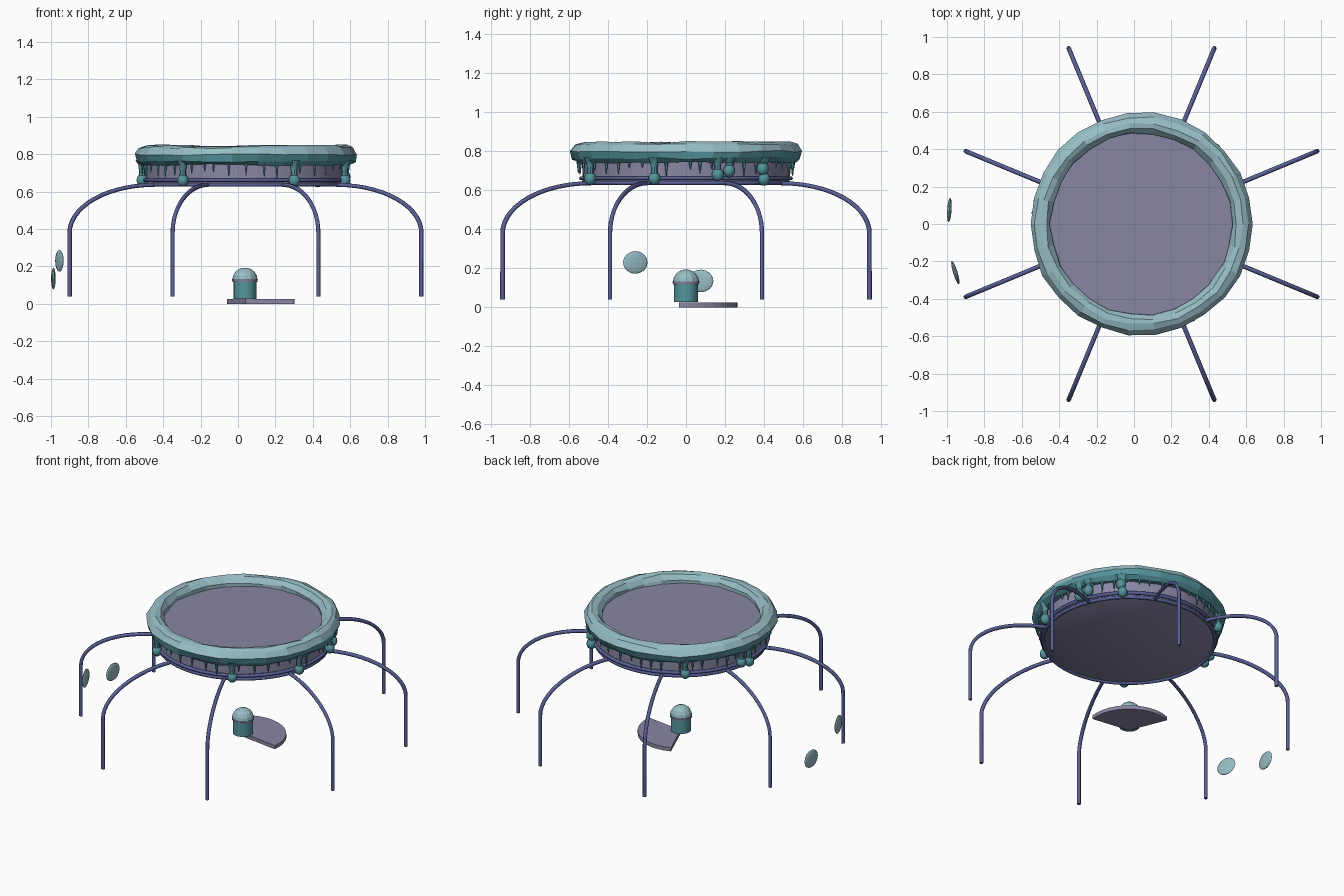
import bpy, bmesh, math, random
from mathutils import Vector, Matrix

random.seed(4)
if "Cube" in bpy.data.objects:
    bpy.data.objects.remove(bpy.data.objects["Cube"])

CX = 0.04  # shared vertical axis


def material(name, rgb):
    m = bpy.data.materials.new(name)
    m.use_nodes = True
    m.diffuse_color = (*rgb, 1)
    m.node_tree.nodes["Principled BSDF"].inputs["Base Color"].default_value = (*rgb, 1)
    return m


PALE = material("pale ice", (0.31, 0.51, 0.56))
TEAL = material("teal ice", (0.09, 0.30, 0.34))
LAVENDER = material("lavender stone", (0.25, 0.24, 0.37))
BLUE = material("blue metal", (0.10, 0.12, 0.31))


def finish(name, bm, mats, smooth=None):
    bmesh.ops.recalc_face_normals(bm, faces=bm.faces)
    me = bpy.data.meshes.new(name)
    bm.to_mesh(me)
    bm.free()
    ob = bpy.data.objects.new(name, me)
    bpy.context.collection.objects.link(ob)
    for m in mats:
        me.materials.append(m)
    if smooth:
        bpy.ops.object.select_all(action='DESELECT')
        ob.select_set(True)
        bpy.context.view_layer.objects.active = ob
        bpy.ops.object.shade_smooth_by_angle(angle=math.radians(smooth))
    return ob


def polar(r, a, z):
    return Vector((CX + r * math.cos(a), r * math.sin(a), z))


def lathe(bm, profile, steps, center=None, closed=False, jitter=0.0):
    """Sweep (radius, height) points around a vertical axis."""
    c = center or Vector((CX, 0, 0))
    rings = []
    for i in range(steps):
        a = math.tau * i / steps
        ring = []
        for r, z in profile:
            k = r + random.uniform(-jitter, jitter)
            h = z + random.uniform(-jitter, jitter)
            ring.append(bm.verts.new(c + Vector((k * math.cos(a), k * math.sin(a), h))))
        rings.append(ring)
    n = len(profile)
    for i in range(steps):
        p, q = rings[i], rings[(i + 1) % steps]
        for j in range(n if closed else n - 1):
            k = (j + 1) % n
            bm.faces.new((p[j], q[j], q[k], p[k]))
    if not closed:
        bm.faces.new([r[0] for r in rings])
        bm.faces.new([r[-1] for r in rings])


def tube(name, points, radius, mat, cyclic=False):
    cu = bpy.data.curves.new(name, 'CURVE')
    cu.dimensions = '3D'
    cu.bevel_depth = radius
    cu.bevel_resolution = 1
    cu.use_fill_caps = True
    sp = cu.splines.new('POLY')
    sp.points.add(len(points) - 1)
    for p, co in zip(sp.points, points):
        p.co = (*co, 1)
    sp.use_cyclic_u = cyclic
    sp.use_smooth = True
    cu.materials.append(mat)
    ob = bpy.data.objects.new(name, cu)
    bpy.context.collection.objects.link(ob)


def ball(bm, center, size, yaw=0.0, u=10, v=6):
    m = Matrix.Translation(center) @ Matrix.Rotation(yaw, 4, 'Z') @ Matrix.Diagonal((*size, 1))
    bmesh.ops.create_uvsphere(bm, u_segments=u, v_segments=v, radius=1, matrix=m)


# Raised round platform
bm = bmesh.new()
lathe(bm, [(0.515, 0.637), (0.53, 0.645), (0.53, 0.79)], 48)
finish("platform", bm, [LAVENDER], 30)

# Metal hoops around the platform base
for name, r, z in (("lower_hoop", 0.527, 0.637), ("upper_hoop", 0.537, 0.662)):
    tube(name, [polar(r, math.tau * i / 48, z) for i in range(48)], 0.011, BLUE, True)

# Uneven ice rim, teal on the lower outside
bm = bmesh.new()
rim = [(0.56, 0.742), (0.585, 0.762), (0.594, 0.798), (0.572, 0.833),
       (0.54, 0.846), (0.51, 0.84), (0.487, 0.812), (0.485, 0.775), (0.515, 0.745)]
lathe(bm, rim, 26, closed=True, jitter=0.006)
ob = finish("ice_rim", bm, [PALE, TEAL])
for f in ob.data.polygons:
    if f.center.z < 0.785:
        f.material_index = 1

# Thin icicles below the rim
bm = bmesh.new()
count = 44
for i in range(count):
    a = math.tau * (i + random.uniform(-0.3, 0.3)) / count
    length = random.uniform(0.03, 0.09)
    m = Matrix.Translation(polar(0.552, a, 0.757 - length / 2))
    bmesh.ops.create_cone(bm, cap_ends=True, segments=6, radius1=0.002,
                          radius2=0.011, depth=length, matrix=m)
finish("icicles", bm, [TEAL])

# Large drips: angle in degrees, height of the drop
bm = bmesh.new()
for deg, z in ((-62, 0.66), (-17, 0.66), (17, 0.68), (23.5, 0.70), (46, 0.657),
               (45, 0.71), (128, 0.665), (167, 0.675), (174, 0.66), (-127, 0.66)):
    c = polar(0.556, math.radians(deg), 0)
    lathe(bm, [(0.02, z + 0.015), (0.016, z + 0.045), (0.02, 0.742), (0.036, 0.77)], 8, c)
    ball(bm, c + Vector((0, 0, z)), (0.031, 0.031, 0.034), v=8)
finish("ice_drips", bm, [TEAL], 40)

# Eight arched legs
for k in range(8):
    a = math.radians(22.5 + 45 * k)
    path = []
    for i in range(15):
        t = math.pi / 2 * i / 14
        path.append(polar(0.53 + 0.488 * math.sin(t), a, 0.38 + 0.256 * math.cos(t)))
    path.append(polar(1.018, a, 0.04))
    tube("leg_%d" % (k + 1), path, 0.012, BLUE)

# Fan-shaped floor slab
bm = bmesh.new()
fan = [polar(0, 0, 0)] + [polar(0.263, math.radians(-8 + 10 * i), 0) for i in range(13)]
face = bm.faces.new([bm.verts.new(p) for p in fan])
ext = bmesh.ops.extrude_face_region(bm, geom=[face])
for v in ext["geom"]:
    if isinstance(v, bmesh.types.BMVert):
        v.co.z += 0.025
finish("floor_slab", bm, [LAVENDER])

# Small post with collar and domed cap
post = Vector((CX - 0.003, 0, 0))
bm = bmesh.new()
lathe(bm, [(0.062, 0.027), (0.062, 0.125)], 16, post)
finish("post", bm, [TEAL], 30)
bm = bmesh.new()
lathe(bm, [(0.067, 0.118), (0.069, 0.132)], 16, post)
finish("post_collar", bm, [LAVENDER], 30)
bm = bmesh.new()
dome = [(0.067 * math.cos(t), 0.13 + 0.064 * math.sin(t))
        for t in (math.radians(20 * i) for i in range(5))]
lathe(bm, dome, 12, post)
finish("post_cap", bm, [PALE])

# Floating lens-shaped ice pieces
for name, c, yaw in (("front_ice_lens", (-0.955, -0.26, 0.23), 0.3),
                     ("back_ice_lens", (-0.987, 0.075, 0.135), -0.06)):
    bm = bmesh.new()
    ball(bm, Vector(c), (0.012, 0.066, 0.058), yaw, 12, 8)
    finish(name, bm, [PALE])
